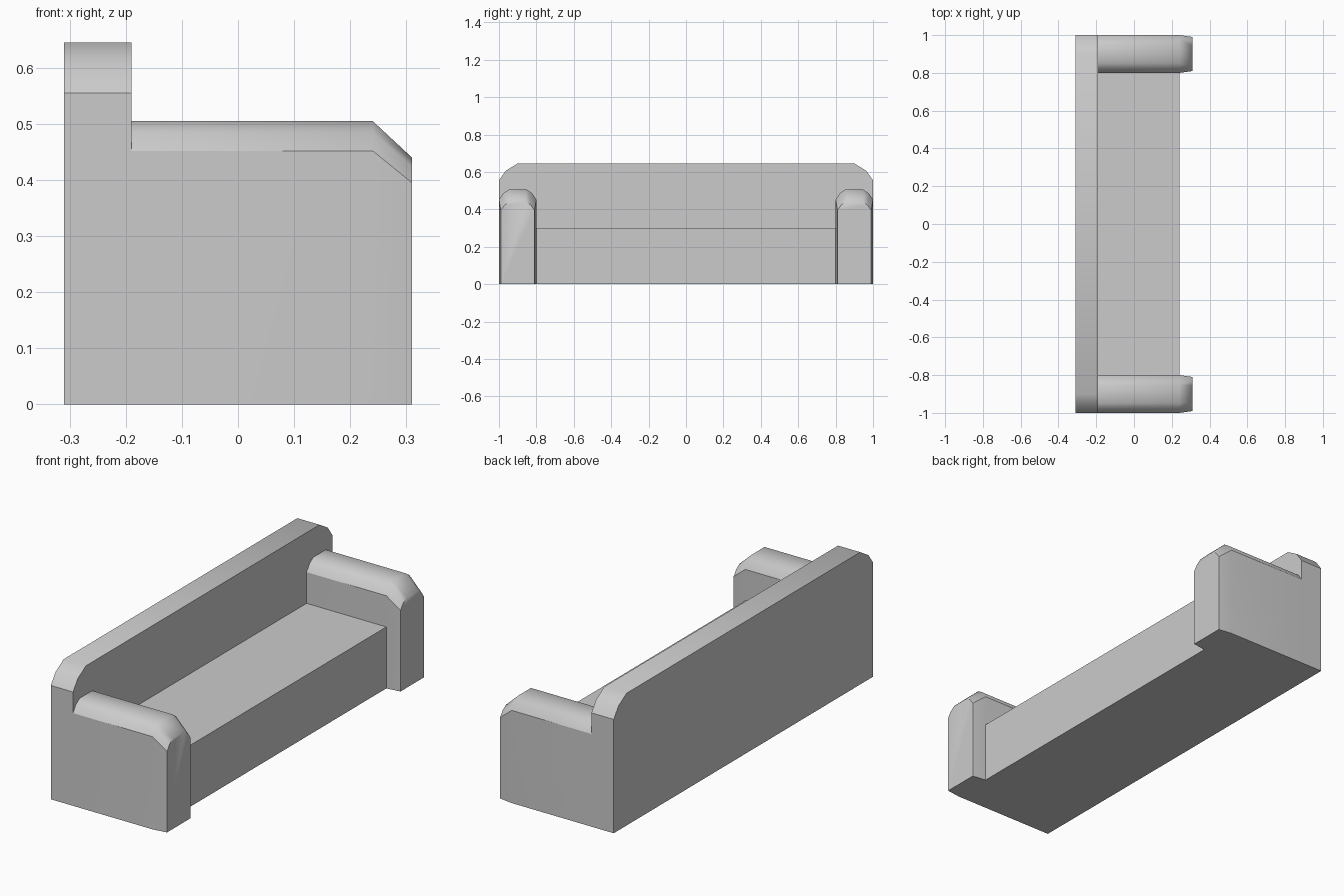
import bpy
import bmesh
import math

if "Cube" in bpy.data.objects:
    bpy.data.objects.remove(bpy.data.objects["Cube"])


def loft(name, sections, shoulders):
    """Skin equal-length yz outlines placed at given x; keep shoulder edges sharp."""
    bm = bmesh.new()
    rings = [[bm.verts.new((x, y, z)) for y, z in pts] for x, pts in sections]
    n = len(rings[0])
    for a, b in zip(rings, rings[1:]):
        for i in range(n):
            j = (i + 1) % n
            bm.faces.new((a[i], a[j], b[j], b[i]))
    bm.faces.new(rings[0])
    bm.faces.new(rings[-1])
    bmesh.ops.recalc_face_normals(bm, faces=bm.faces)
    creased = {r[i] for r in rings for i in shoulders}
    for f in bm.faces:
        f.smooth = True
    for e in bm.edges:
        along = all(v in creased for v in e.verts)
        e.smooth = not along and e.calc_face_angle(0) < math.radians(50)
    mesh = bpy.data.meshes.new(name)
    bm.to_mesh(mesh)
    bm.free()
    obj = bpy.data.objects.new(name, mesh)
    bpy.context.collection.objects.link(obj)
    return obj


def panel(centre, half, corner):
    """Upright outline with chamfered top; corner lists (inset, z) from shoulder to top."""
    right = [(centre + half - d, z) for d, z in corner]
    left = [(centre - half + d, z) for d, z in reversed(corner)]
    return [(centre - half, 0), (centre + half, 0)] + right + left


# Backrest: long panel with two-step rounded top corners
back = panel(0, 1.0, [(0, 0.555), (0.037, 0.607), (0.1, 0.645)])
loft("backrest", [(-0.31, back), (-0.19, back)], (2, 7))

# Armrest: rounded top, tapering in and down at the front, mirrored to the other end
arm = panel(0.9, 0.1, [(0, 0.452), (0.022, 0.485), (0.052, 0.505)])
arm_front = panel(0.9, 0.09, [(0, 0.395), (0.02, 0.423), (0.046, 0.44)])
armrest = loft("armrests", [(-0.19, arm), (0.24, arm), (0.31, arm_front)], (2, 7))
mirror = armrest.modifiers.new("other_side", 'MIRROR')
mirror.use_axis = (False, True, False)

# Seat: plain block between the arms
seat = [(-0.8, 0), (0.8, 0), (0.8, 0.3), (-0.8, 0.3)]
loft("seat", [(-0.19, seat), (0.24, seat)], ())
